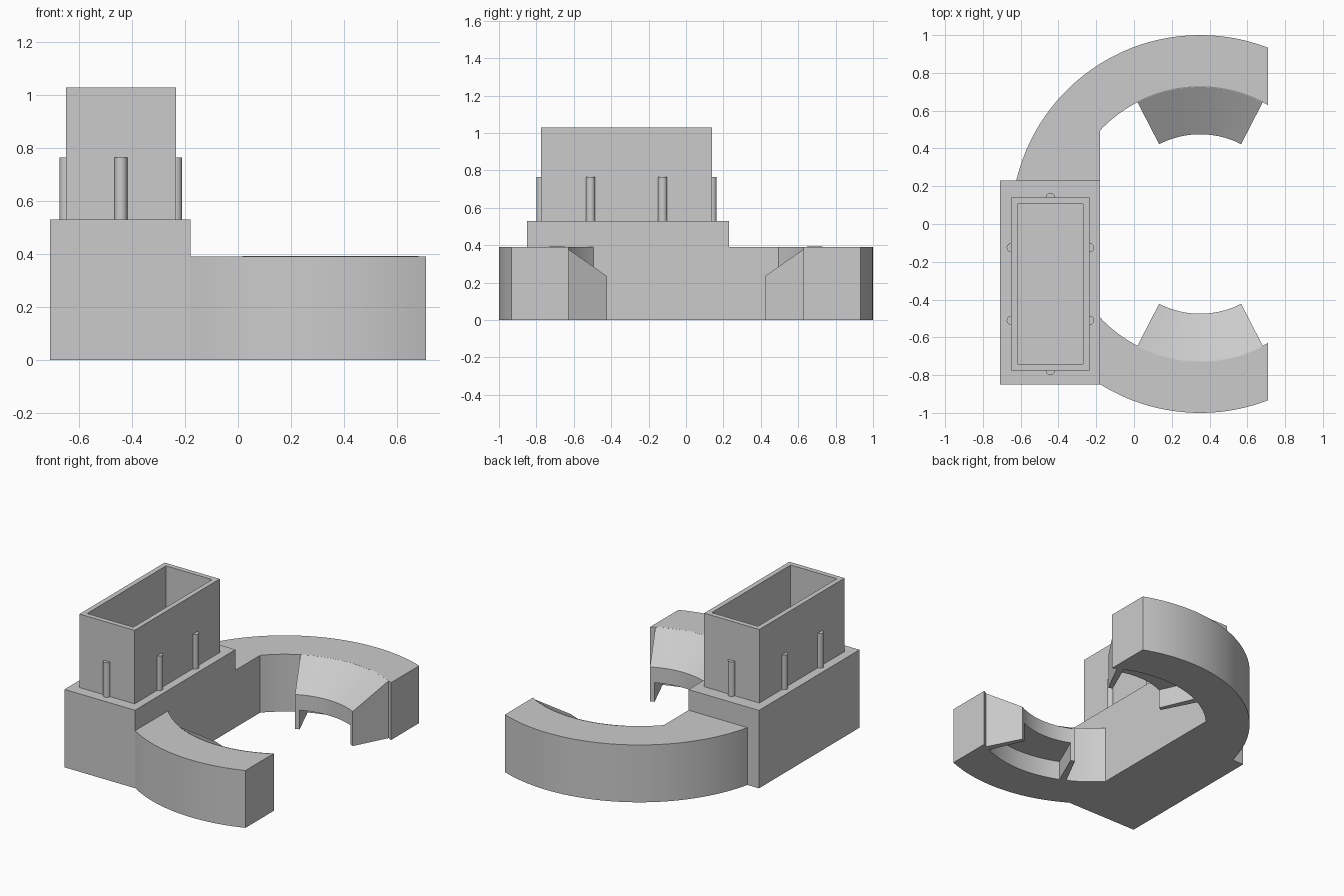
import bpy, bmesh, math

if "Cube" in bpy.data.objects:
    bpy.data.objects.remove(bpy.data.objects["Cube"], do_unlink=True)

# Single plain grey
grey = bpy.data.materials.new("plain_grey")
grey.use_nodes = True
colour = (0.6, 0.6, 0.6, 1)
grey.diffuse_color = colour
grey.node_tree.nodes["Principled BSDF"].inputs["Base Color"].default_value = colour

CX = 0.35            # ring centre
R_OUT, R_IN = 1.0, 0.725
ARM_Z = 0.39
WALL_X, END_X = -0.18, 0.71


def finish(name, bm, smooth=False):
    bmesh.ops.recalc_face_normals(bm, faces=bm.faces)
    mesh = bpy.data.meshes.new(name)
    bm.to_mesh(mesh)
    bm.free()
    mesh.materials.append(grey)
    obj = bpy.data.objects.new(name, mesh)
    bpy.context.collection.objects.link(obj)
    if smooth:
        bpy.ops.object.select_all(action='DESELECT')
        obj.select_set(True)
        bpy.context.view_layer.objects.active = obj
        bpy.ops.object.shade_smooth_by_angle(angle=math.radians(25))
    return obj


def prism(name, outline, z0, z1, smooth=False):
    bm = bmesh.new()
    face = bm.faces.new([bm.verts.new((x, y, z0)) for x, y in outline])
    top = bmesh.ops.extrude_face_region(bm, geom=[face])["geom"]
    verts = [v for v in top if isinstance(v, bmesh.types.BMVert)]
    bmesh.ops.translate(bm, verts=verts, vec=(0, 0, z1 - z0))
    return finish(name, bm, smooth)


def rect(x0, x1, y0, y1):
    return [(x0, y0), (x1, y0), (x1, y1), (x0, y1)]


def arc(radius, a0, a1, steps=32):
    angles = [a0 + (a1 - a0) * i / steps for i in range(steps + 1)]
    return [(CX + radius * math.cos(a), radius * math.sin(a)) for a in angles]


def angle_at(x, radius):
    return math.acos((x - CX) / radius)


def sector(name, section, a0, a1, steps):
    """Sweep a closed (radius, z) section around the ring centre."""
    bm = bmesh.new()
    loops = []
    for i in range(steps + 1):
        a = a0 + (a1 - a0) * i / steps
        loops.append([bm.verts.new((CX + r * math.cos(a), r * math.sin(a), z))
                      for r, z in section])
    n = len(section)
    for p, q in zip(loops, loops[1:]):
        for k in range(n):
            m = (k + 1) % n
            bm.faces.new((p[k], p[m], q[m], q[k]))
    bm.faces.new(loops[0])
    bm.faces.new(loops[-1])
    return finish(name, bm, True)


# Base block
prism("base_block", rect(-0.71, WALL_X, -0.85, 0.23), 0, 0.53)

# Curved arms growing out of the block
inner = arc(R_IN, angle_at(WALL_X, R_IN), angle_at(END_X, R_IN))
back_outer = arc(R_OUT, angle_at(END_X, R_OUT), math.pi - math.asin(0.23), 48)
front_outer = arc(R_OUT, angle_at(END_X, R_OUT), angle_at(WALL_X, R_OUT))
prism("back_arm", back_outer + [(WALL_X, 0.23)] + inner, 0, ARM_Z, True)
prism("front_arm", [(x, -y) for x, y in front_outer + inner], 0, ARM_Z, True)

# Sloped pads inside the arms, hollow beneath with a leg at each end
HALF, LEG = math.radians(27.2), math.radians(3.5)
R_PAD, PAD_TOP, LIP, ROOF = 0.475, 0.392, 0.235, 0.13
R_BACK = R_IN + 0.004
roof = [(R_BACK, PAD_TOP), (R_PAD, LIP), (R_PAD, ROOF), (R_BACK, ROOF)]
leg = [(R_BACK, ROOF), (R_PAD, ROOF), (R_PAD, 0), (R_BACK, 0)]
for side, mid in (("back", math.pi / 2), ("front", -math.pi / 2)):
    sector(side + "_pad_roof", roof, mid - HALF, mid + HALF, 24)
    sector(side + "_pad_leg_a", leg, mid - HALF, mid - HALF + LEG, 2)
    sector(side + "_pad_leg_b", leg, mid + HALF - LEG, mid + HALF, 2)

# Open-topped box: four walls as a hollow frame
X0, X1, Y0, Y1 = -0.65, -0.235, -0.775, 0.14
T, Z0, Z1 = 0.034, 0.53, 1.03
bm = bmesh.new()
outside, inside = rect(X0, X1, Y0, Y1), rect(X0 + T, X1 - T, Y0 + T, Y1 - T)
rings = [[bm.verts.new((x, y, z)) for x, y in loop]
         for loop, z in ((outside, Z0), (outside, Z1), (inside, Z1), (inside, Z0))]
for p, q in zip(rings, rings[1:] + rings[:1]):
    for k in range(4):
        m = (k + 1) % 4
        bm.faces.new((p[k], p[m], q[m], q[k]))
finish("open_box", bm)

# Half-round posts on the box walls
XM = (X0 + X1) / 2
posts = [(x, y) for x in (X0, X1) for y in (-0.125, -0.51)] + [(XM, Y0), (XM, Y1)]
for i, (px, py) in enumerate(posts):
    turns = [math.tau * k / 24 for k in range(24)]
    outline = [(px + 0.024 * math.cos(t), py + 0.024 * math.sin(t)) for t in turns]
    prism(f"box_post_{i + 1}", outline, Z0, 0.765, True)
